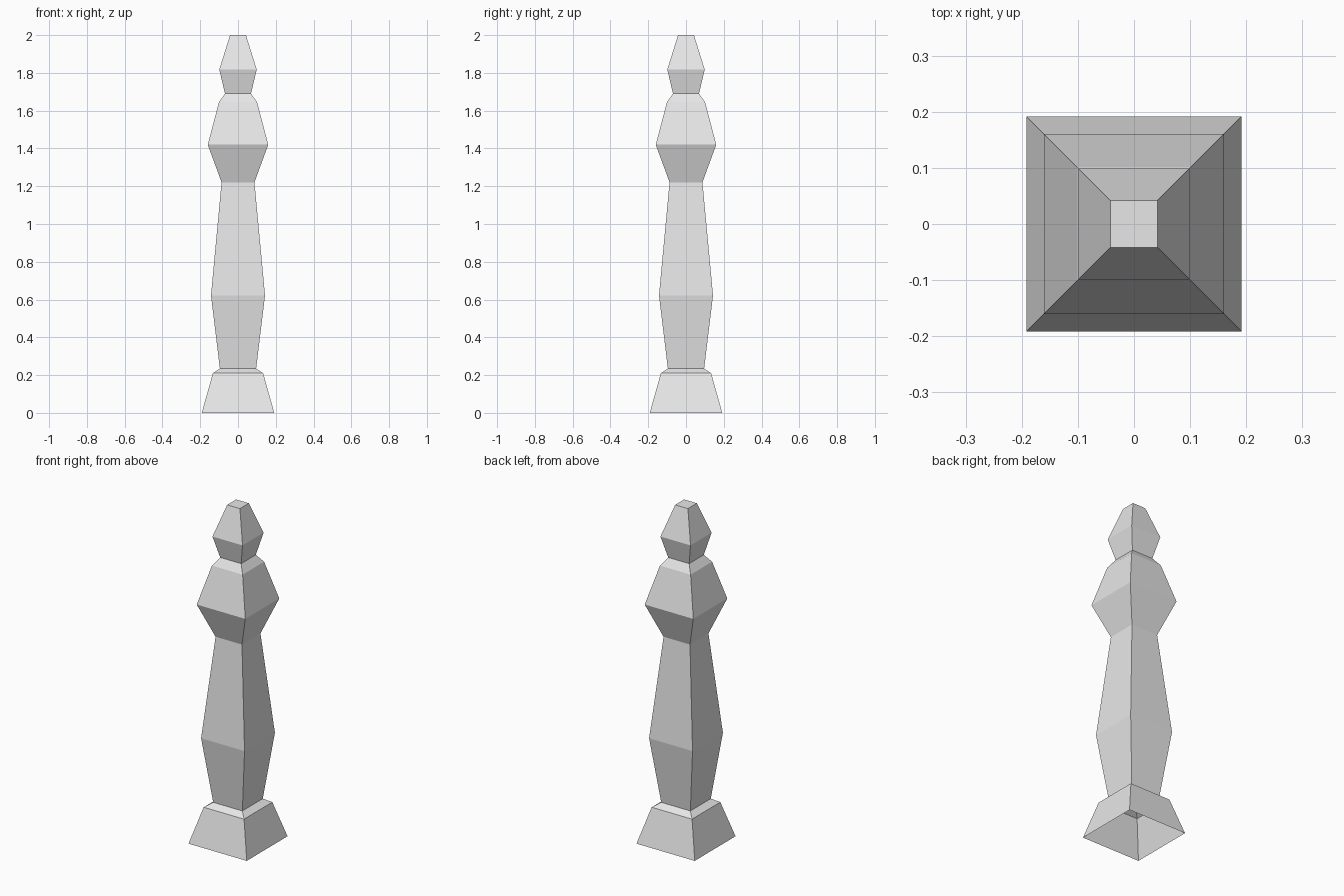
import bpy
import bmesh

cube = bpy.data.objects.get("Cube")
if cube:
    bpy.data.objects.remove(cube, do_unlink=True)

# Single plain grey
grey = bpy.data.materials.new("light_grey")
grey.use_nodes = True
colour = (0.8, 0.8, 0.8, 1)
grey.diffuse_color = colour
grey.node_tree.nodes["Principled BSDF"].inputs["Base Color"].default_value = colour

# Half width and height of each square ring, from foot to tip
PROFILE = [
    (0.192, 0.0), (0.133, 0.21), (0.096, 0.235),   # flared foot and ledge
    (0.143, 0.622), (0.087, 1.22),                 # tapering shaft
    (0.16, 1.42), (0.101, 1.645), (0.069, 1.69),   # bulged collar
    (0.099, 1.818), (0.042, 2.0),                  # finial
]
CORNERS = [(-1, -1), (1, -1), (1, 1), (-1, 1)]


def square_column(name, profile):
    """Stack square rings into a shell, open below and capped on top."""
    bm = bmesh.new()
    rings = [[bm.verts.new((x * w, y * w, z)) for x, y in CORNERS]
             for w, z in profile]
    for low, high in zip(rings, rings[1:]):
        for i in range(4):
            j = (i + 1) % 4
            bm.faces.new((low[i], low[j], high[j], high[i]))
    bm.faces.new(rings[-1])
    mesh = bpy.data.meshes.new(name)
    bm.to_mesh(mesh)
    bm.free()
    mesh.materials.append(grey)
    obj = bpy.data.objects.new(name, mesh)
    bpy.context.collection.objects.link(obj)
    return obj


square_column("baluster_post", PROFILE)
